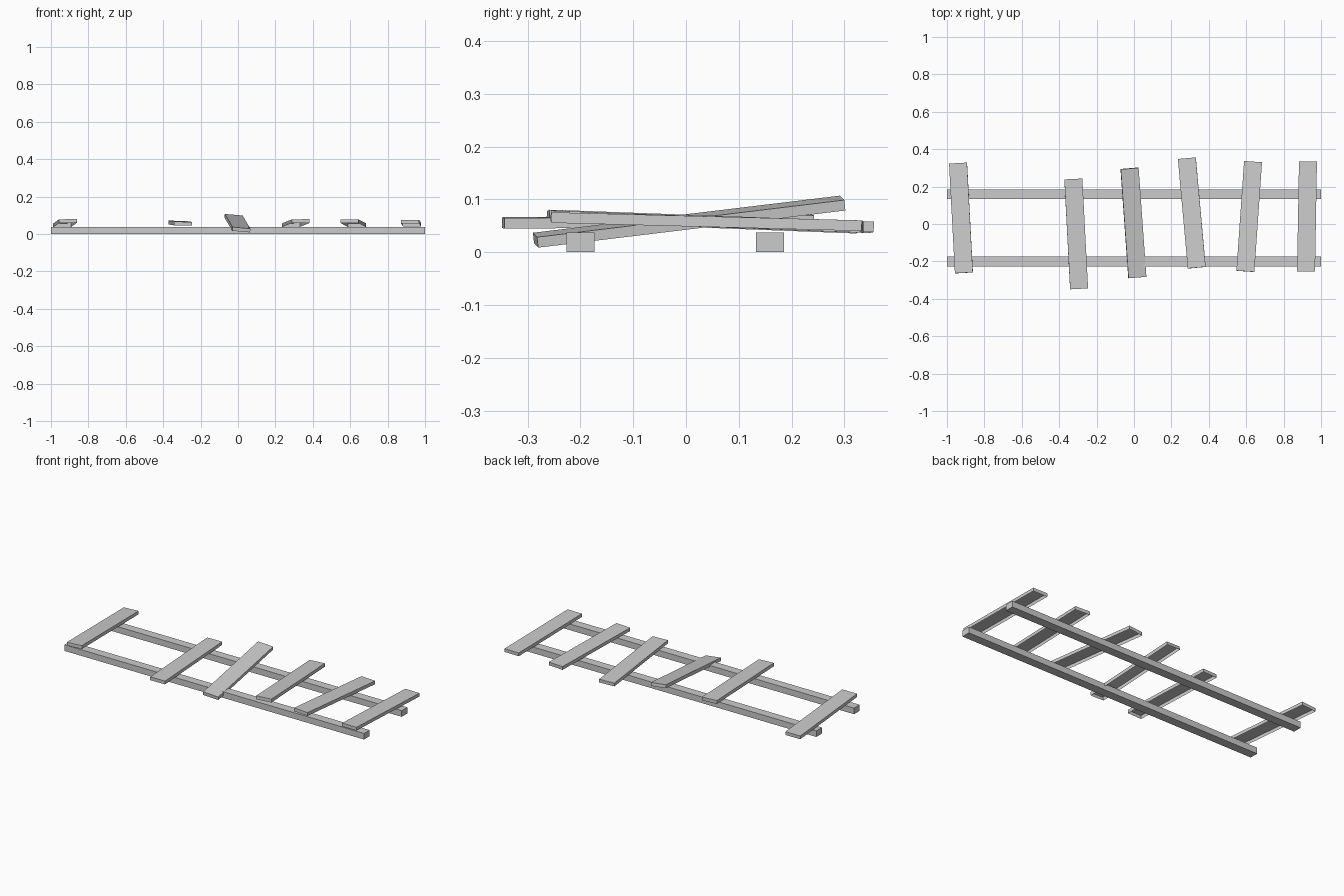
import bpy, bmesh
from math import radians
from mathutils import Matrix, Euler

if "Cube" in bpy.data.objects:
    bpy.data.objects.remove(bpy.data.objects["Cube"])


def box(name, size, loc, rot=(0, 0, 0), open_bottom=False):
    bm = bmesh.new()
    bmesh.ops.create_cube(bm, size=1, matrix=Matrix.Diagonal((*size, 1)))
    if open_bottom:
        low = [f for f in bm.faces if f.normal.z < -0.9]
        bmesh.ops.delete(bm, geom=low, context='FACES_ONLY')
    me = bpy.data.meshes.new(name)
    bm.to_mesh(me)
    bm.free()
    ob = bpy.data.objects.new(name, me)
    ob.location = loc
    ob.rotation_euler = Euler([radians(a) for a in rot])
    bpy.context.collection.objects.link(ob)
    return ob


# Two long rails lying on the ground
for name, y in (("front_rail", -0.2), ("back_rail", 0.159)):
    box(name, (2, 0.053, 0.037), (0, y, 0.0185))

# Loose crosswise planks: x, y, tilt, roll, yaw (hollow underneath)
planks = [
    (-0.925, 0.032, -2.2, -1.5, 3.1),
    (-0.309, -0.053, 0.5, 1, 3),
    (-0.003, 0.006, 6.9, 5, 4.7),
    (0.309, 0.059, -2.1, -1, 5.2),
    (0.616, 0.04, -2.1, 0, -4),
    (0.925, 0.04, -1.5, 0, -1),
]
for i, (x, y, tilt, roll, yaw) in enumerate(planks):
    box(f"plank_{i + 1}", (0.096, 0.588, 0.02), (x, y, 0.058),
        (tilt, roll, yaw), open_bottom=True)
